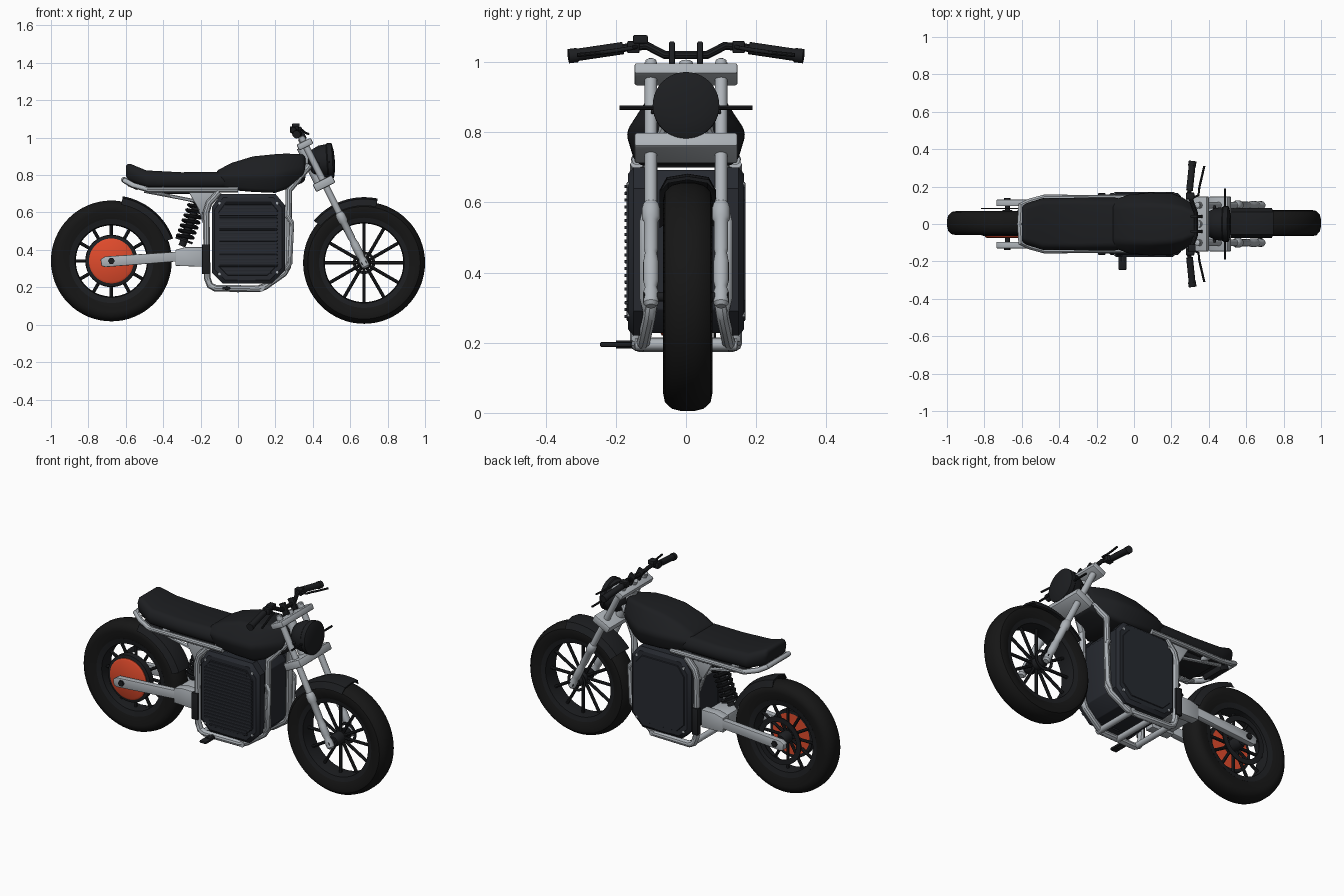
import bpy, bmesh
from math import sin, cos, pi, radians
from mathutils import Vector, Matrix

if "Cube" in bpy.data.objects:
    bpy.data.objects.remove(bpy.data.objects["Cube"])


def mat(name, c):
    m = bpy.data.materials.new(name)
    m.diffuse_color = (*c, 1)
    m.use_nodes = True
    m.node_tree.nodes["Principled BSDF"].inputs["Base Color"].default_value = m.diffuse_color
    return m


RUBBER = mat("rubber", (0.008, 0.008, 0.008))
BLACK = mat("black", (0.012, 0.013, 0.015))
CASE = mat("case", (0.02, 0.023, 0.03))
METAL = mat("metal", (0.42, 0.45, 0.48))
RED = mat("red", (0.75, 0.07, 0.025))


def mesh(name, verts, faces, m, bevel=0, seg=2):
    me = bpy.data.meshes.new(name)
    me.from_pydata([tuple(v) for v in verts], [], faces)
    bm = bmesh.new()
    bm.from_mesh(me)
    bmesh.ops.recalc_face_normals(bm, faces=bm.faces)
    bm.to_mesh(me)
    bm.free()
    me.materials.append(m)
    o = bpy.data.objects.new(name, me)
    bpy.context.collection.objects.link(o)
    if bevel:
        b = o.modifiers.new("bevel", 'BEVEL')
        b.width, b.segments, b.limit_method = bevel, seg, 'ANGLE'
    return o


def bridge(name, rings, m, bevel=0, seg=2):
    """Skin a list of equal rings and cap both ends."""
    n = len(rings[0])
    f = [(i * n + j, i * n + (j + 1) % n, (i + 1) * n + (j + 1) % n, (i + 1) * n + j)
         for i in range(len(rings) - 1) for j in range(n)]
    f += [tuple(range(n)), tuple(range((len(rings) - 1) * n, len(rings) * n))]
    return mesh(name, [v for r in rings for v in r], f, m, bevel, seg)


def prism(name, pts, y0, y1, m, bevel=0.004):
    return bridge(name, [[(x, y, z) for x, z in pts] for y in (y0, y1)], m, bevel)


def box(name, c, s, m, tilt=0, bevel=0.004):
    R = Matrix.Rotation(tilt, 3, 'Y')
    ring = lambda k: [Vector(c) + R @ Vector((a * s[0] / 2, b * s[1] / 2, k * s[2] / 2))
                      for a, b in ((-1, -1), (1, -1), (1, 1), (-1, 1))]
    return bridge(name, [ring(-1), ring(1)], m, bevel)


def lathe(name, p, d, prof, m, n=32, loop=False):
    """Revolve (radius, distance) points about direction d through p."""
    q = Vector(d).to_track_quat('Z', 'Y')
    rings = [[Vector(p) + q @ Vector((r * cos(2 * pi * j / n), r * sin(2 * pi * j / n), t))
              for j in range(n)] for r, t in prof]
    if not loop:
        return bridge(name, rings, m)
    k = len(rings)
    f = [(i * n + j, i * n + (j + 1) % n, (i + 1) % k * n + (j + 1) % n, (i + 1) % k * n + j)
         for i in range(k) for j in range(n)]
    return mesh(name, [v for r in rings for v in r], f, m)


def rod(name, a, b, r, m, n=14):
    d = Vector(b) - Vector(a)
    return lathe(name, a, d, [(r, 0), (r, d.length)], m, n)


def tube(name, pts, r, m):
    cu = bpy.data.curves.new(name, 'CURVE')
    cu.dimensions, cu.bevel_depth, cu.bevel_resolution, cu.use_fill_caps = '3D', r, 3, True
    s = cu.splines.new('POLY')
    s.points.add(len(pts) - 1)
    for q, v in zip(s.points, pts):
        q.co = (*v, 1)
    cu.materials.append(m)
    o = bpy.data.objects.new(name, cu)
    bpy.context.collection.objects.link(o)
    return o


def fender(name, c, r, w, a0, a1, m):
    rings = []
    for i in range(17):
        a = radians(a0 + (a1 - a0) * i / 16)
        sec = [(-w, -.03), (-w * .75, .006), (0, .016), (w * .75, .006), (w, -.03),
               (w * .7, -.004), (0, .006), (-w * .7, -.004)]
        rings.append([(c[0] + (r + h) * cos(a), c[1] + y, c[2] + (r + h) * sin(a)) for y, h in sec])
    return bridge(name, rings, m)


def body(name, secs, m, bevel):
    """Loft sections (x, bottom z, shoulder z, top z, bottom, shoulder, top half widths)."""
    rings = [[(x, -b, z0), (x, -s, z1), (x, -t, z2), (x, t, z2), (x, s, z1), (x, b, z0)]
             for x, z0, z1, z2, b, s, t in secs]
    return bridge(name, rings, m, bevel, 3)


# wheels
FW, RW = (0.674, 0.005, 0.331), (-0.677, 0.005, 0.341)
Y = (0, 1, 0)
for tag, c, R, ri, w in (("front", FW, .326, .235, .07), ("rear", RW, .323, .215, .064)):
    lathe(tag + "_tire", c, Y, [(ri, -w * .75), (R - .05, -w), (R - .025, -w * .93), (R - .007, -w * .65), (R, -w * .25),
          (R, w * .25), (R - .007, w * .65), (R - .025, w * .93), (R - .05, w), (ri, w * .75)], RUBBER, 64, True)
    lathe(tag + "_rim", c, Y, [(ri - .02, -w * .7), (ri + .01, -w * .8), (ri + .01, w * .8), (ri - .02, w * .7),
          (ri - .025, 0)], BLACK, 64, True)
    for i in range(12):
        a = i * pi / 6
        u = Vector((cos(a), 0, sin(a)))
        rod(tag + "_spoke", Vector(c) + u * .03, Vector(c) + u * (ri - .01), .009, BLACK, 8)
    lathe(tag + "_hub", c, Y, [(.025, -.07), (.035, -.05), (.035, .05), (.025, .07)], BLACK)
    rod(tag + "_axle", (c[0], -.135 if tag == "rear" else -.12, c[2]),
        (c[0], .135 if tag == "rear" else .12, c[2]), .014, BLACK)
lathe("motor_cover", RW, Y, [(.11, -.08), (.12, -.074), (.12, -.03)], RED, 48)
lathe("motor_ring", RW, Y, [(.12, -.07), (.138, -.066), (.138, -.03), (.12, -.03)], BLACK, 48, True)
lathe("rear_brake_disc", RW, Y, [(.11, .074), (.14, .074), (.14, .08), (.11, .08)], BLACK, 48, True)
lathe("front_brake_disc", FW, Y, [(.045, .058), (.06, .058), (.06, .064), (.045, .064)], BLACK, 32, True)
fender("front_fender", FW, .335, .08, 78, 140, BLACK)
fender("rear_fender", RW, .335, .07, 20, 80, BLACK)

# battery case: core, side covers and cooling ribs
OCT = [(-.09, .70), (.20, .70), (.25, .64), (.25, .29), (.18, .22), (-.08, .22), (-.14, .28), (-.14, .63)]
shrink = lambda k: [(.055 + (x - .055) * k, .46 + (z - .46) * k) for x, z in OCT]
prism("battery_core", shrink(.97), -.12, .12, CASE)
for s in (-1, 1):
    bridge("battery_cover", [[(x, s * y, z) for x, z in shrink(k)]
           for k, y in ((1, .105), (1, .15), (.92, .166), (.82, .166), (.81, .17))], CASE)
    for x, z in ((-.1, .65), (.21, .65), (.21, .28), (-.1, .27)):
        rod("cover_bolt", (x, s * .15, z), (x, s * .168, z), .008, METAL, 8)
for i in range(20):
    z = .275 + i * .0195
    e = .03 if z < .3 or z > .62 else 0
    box("cooling_rib", (.055, -.17, z), (.31 - 2 * e, .012, .009), CASE, 0, .002)

# fuel-tank-style cover, seat and seat pan
body("tank", [(-.12, .74, .79, .82, .10, .13, .09), (-.035, .72, .80, .865, .14, .16, .10),
              (.08, .71, .80, .90, .145, .172, .105), (.20, .705, .80, .912, .14, .17, .10),
              (.26, .725, .81, .915, .12, .145, .09), (.36, .765, .83, .91, .06, .08, .05)], BLACK, .02)
body("seat", [(-.60, .785, .83, .862, .085, .10, .085), (-.575, .765, .82, .86, .10, .115, .095),
              (-.49, .735, .78, .825, .125, .142, .12), (-.30, .732, .775, .815, .13, .145, .12),
              (-.10, .732, .775, .818, .13, .145, .115), (-.02, .735, .775, .825, .12, .13, .10)], BLACK, .018)
box("tail_light", (-.56, 0, .745), (.06, .14, .03), BLACK, .4)
box("electronics_tray", (-.28, 0, .715), (.36, .18, .03), BLACK)

# frame tubes, mirrored
tube("seat_rail", [(0, .14, .722), (-.48, .142, .722), (-.56, .12, .745), (-.605, .10, .77), (-.61, 0, .775),
     (-.605, -.10, .77), (-.56, -.12, .745), (-.48, -.142, .722), (0, -.14, .722)], .015, METAL)
for s in (-1, 1):
    y = s * .14
    tube("main_frame", [(-.10, y, .71), (-.155, y, .65), (-.17, y, .60), (-.165, y, .25), (-.15, y, .21),
         (-.12, y, .195), (.11, s * .13, .192), (.145, s * .12, .205), (.245, s * .105, .275),
         (.265, s * .10, .31), (.272, s * .10, .72), (.38, s * .04, .85)], .019, METAL)
    tube("guard_tube", [(.265, s * .11, .58), (.288, s * .12, .545), (.278, s * .12, .33), (.25, s * .11, .29)], .013, METAL)
    prism("shock_gusset", [(-.27, .72), (-.11, .72), (-.17, .6), (-.20, .6)], s * .105, s * .125, METAL)
    tube("seat_strut", [(-.17, s * .12, .52), (-.22, s * .11, .66), (-.5, s * .11, .715)], .01, METAL)
    box("pivot_plate", (-.172, s * .15, .35), (.04, .03, .16), BLACK)
    # swingarm
    prism("swingarm", [(-.73, .315), (-.735, .35), (-.71, .365), (-.33, .39), (-.33, .338), (-.71, .308)],
          s * .095, s * .13, METAL)
    prism("swingarm_root", [(-.335, .315), (-.335, .40), (-.28, .415), (-.19, .415), (-.19, .31)],
          s * .075, s * .13, METAL)
    rod("axle_nut", (RW[0], s * .125, RW[2]), (RW[0], s * .14, RW[2]), .018, BLACK, 6)
for x, z, h in ((.125, .195, .145), (-.13, .198, .14), (0, .19, .13), (-.17, .60, .14), (-.4, .722, .14)):
    rod("cross_tube", (x, -h, z), (x, h, z), .017, METAL)
box("swingarm_bridge", (-.265, 0, .365), (.13, .2, .07), METAL)
rod("footpeg", (-.06, -.13, .195), (-.06, -.2, .195), .012, BLACK)
box("footpeg_pad", (-.062, -.2, .195), (.042, .09, .014), BLACK)

# rear shock with coil spring
lo, hi = Vector((-.30, 0, .42)), Vector((-.205, 0, .68))
rod("shock_body", lo, hi, .02, BLACK)
q = (hi - lo).to_track_quat('Z', 'Y')
tube("shock_spring", [lo + q @ Vector((.042 * cos(i * pi / 8), .042 * sin(i * pi / 8), .04 + .0018 * i))
     for i in range(105)], .0085, BLACK)
for t in (.1, .86):
    lathe("spring_seat", lo.lerp(hi, t), hi - lo, [(.048, 0), (.048, .012)], BLACK)

# fork, clamps and steering stem
T = -.4636
D = Vector((sin(T), 0, cos(T)))
for s in (-1, 1):
    P = Vector((FW[0], s * .1, FW[2]))
    lathe("fork_leg", P, D, [(.014, -.03), (.022, -.02), (.022, .015), (.017, .03), (.022, .05), (.022, .11),
          (.017, .14), (.02, .15), (.02, .24), (.026, .25), (.026, .28), (.022, .295), (.018, .30), (.018, .745)], METAL, 20)
    lathe("fork_cap", P + D * .73, D, [(.016, 0), (.016, .022), (.01, .026)], METAL, 12)
    rod("turn_signal", (.487, s * .05, .87), (.487, s * .19, .87), .006, BLACK, 8)
for name, c, w, h in (("lower", (.46, 0, .755), .115, .045), ("upper", (.358, 0, .965), .085, .035)):
    box(name + "_clamp", c, (w, .295, h), METAL, T, .008)
rod("steering_stem", Vector((.445, 0, .74)), Vector((.34, 0, .95)), .028, METAL)
rod("stem_nut", Vector((.352, 0, .97)), Vector((.338, 0, .998)), .02, METAL, 12)

# headlight
lathe("headlight", (.375, 0, .868), (1, 0, .07), [(.03, 0), (.065, .02), (.085, .06), (.09, .10), (.095, .105),
      (.095, .13), (.086, .134), (.05, .141), (.01, .143)], BLACK, 40)
rod("headlight_bracket", (.43, -.1, .86), (.43, .1, .86), .008, BLACK)

# handlebar, grips, levers and controls
bar = [(.33, 0, 1.02), (.33, .06, 1.02), (.312, .11, 1.046), (.295, .16, 1.043), (.312, .325, 1.018)]
tube("handlebar", [(x, -y, z) for x, y, z in bar[::-1]] + bar[1:], .012, BLACK)
for s in (-1, 1):
    rod("grip", (.297, s * .18, 1.04), (.311, s * .315, 1.02), .018, BLACK)
    rod("grip_end", (.31, s * .31, 1.02), (.313, s * .335, 1.017), .021, BLACK)
    box("switch_pod", (.3, s * .15, 1.043), (.045, .035, .035), BLACK)
    tube("lever", [(.305, s * .135, 1.045), (.345, s * .155, 1.04), (.35, s * .2, 1.033),
         (.362, s * .25, 1.026), (.376, s * .31, 1.02)], .006, BLACK)
    box("bar_clamp", (.335, s * .04, 1.02), (.04, .016, .07), BLACK, T)
box("fluid_reservoir", (.31, -.13, 1.065), (.04, .042, .024), BLACK)

# finish: curves to mesh, smooth shading with crisp edges
bpy.ops.object.select_all(action='SELECT')
bpy.context.view_layer.objects.active = bpy.data.objects["tank"]
bpy.ops.object.convert(target='MESH')
bpy.ops.object.select_all(action='SELECT')
bpy.ops.object.shade_smooth_by_angle(angle=radians(35))
